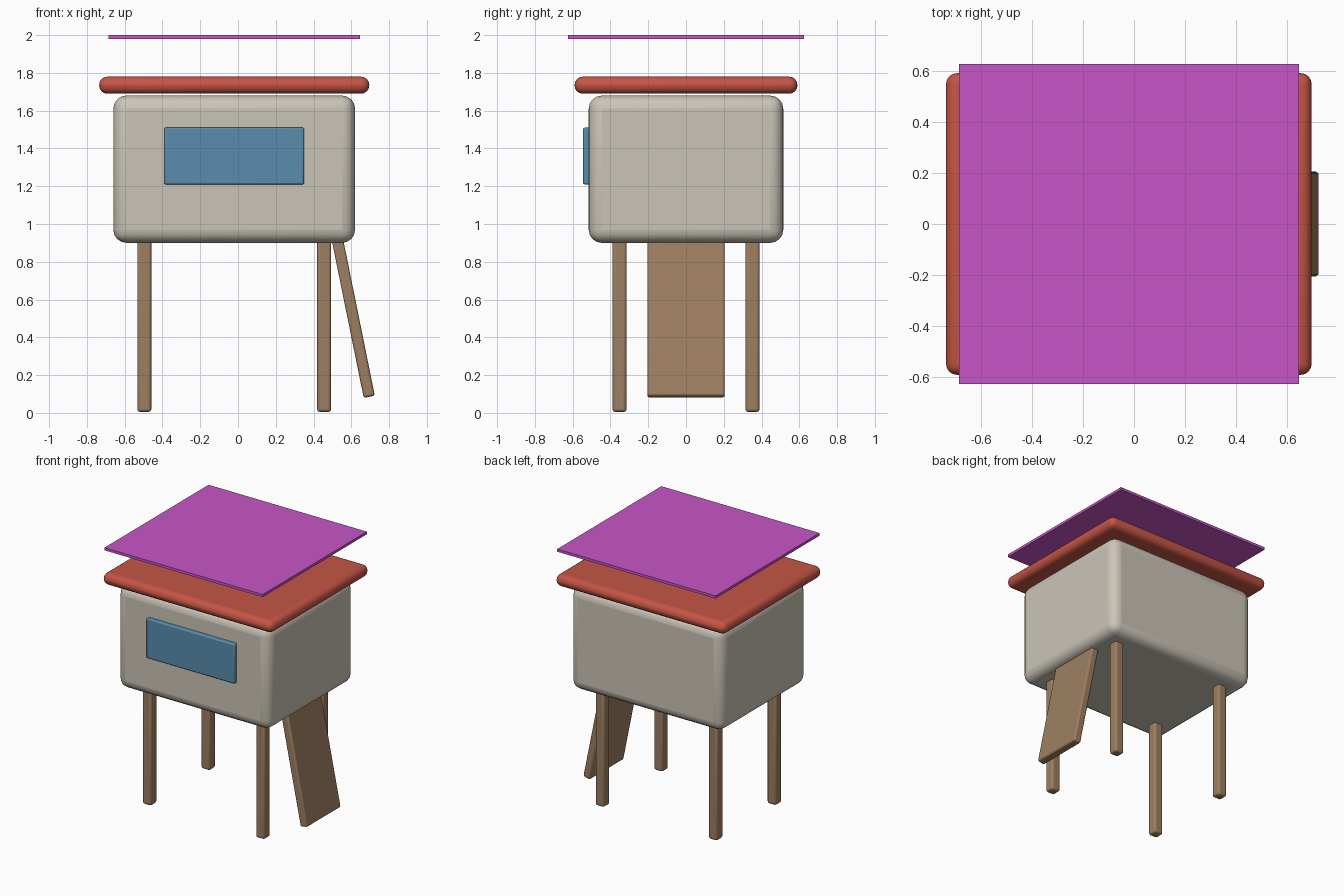
import bpy
import math

if "Cube" in bpy.data.objects:
    bpy.data.objects.remove(bpy.data.objects["Cube"], do_unlink=True)


def material(name, rgb):
    mat = bpy.data.materials.new(name)
    mat.use_nodes = True
    mat.diffuse_color = (*rgb, 1)
    mat.node_tree.nodes["Principled BSDF"].inputs["Base Color"].default_value = (*rgb, 1)
    return mat


def box(name, size, centre, mat, bevel=0, segments=3, tilt=0):
    bpy.ops.mesh.primitive_cube_add(size=1, location=centre, rotation=(0, tilt, 0))
    obj = bpy.context.object
    obj.name = name
    obj.scale = size
    bpy.ops.object.transform_apply(location=False, rotation=False, scale=True)
    obj.data.materials.append(mat)
    if bevel:
        mod = obj.modifiers.new("rounded edges", "BEVEL")
        mod.width = bevel
        mod.segments = segments
        bpy.ops.object.shade_smooth_by_angle(angle=math.radians(40))
    return obj


cream = material("cream", (0.60, 0.56, 0.48))
red = material("brick red", (0.56, 0.09, 0.06))
blue = material("window blue", (0.10, 0.27, 0.42))
wood = material("wood brown", (0.34, 0.21, 0.12))
magenta = material("magenta", (0.58, 0.09, 0.57))

MID = -0.02  # the house sits slightly off centre because of the ramp

# House body, lid and floating top sheet
box("body", (1.28, 1.03, 0.78), (MID, 0, 1.29), cream, 0.07, 4)
box("roof", (1.43, 1.18, 0.09), (MID, 0, 1.735), red, 0.043, 4)
box("top_sheet", (1.33, 1.25, 0.02), (MID, 0, 1.99), magenta)

# Front window
box("window", (0.74, 0.05, 0.30), (MID, -0.52, 1.36), blue, 0.008, 2)

# Four legs
for side, sx in (("right", -1), ("left", 1)):
    for end, sy in (("front", -1), ("back", 1)):
        box(f"{end}_{side}_leg", (0.074, 0.074, 0.92),
            (MID + sx * 0.476, sy * 0.352, 0.465), wood, 0.015, 3)

# Ramp leaning out from under the left side
tilt = -0.2
length = 0.9
foot_x, foot_z = 0.695, 0.085
box("ramp", (0.06, 0.41, length),
    (foot_x + math.sin(tilt) * length / 2, 0, foot_z + math.cos(tilt) * length / 2),
    wood, 0.013, 3, tilt)
